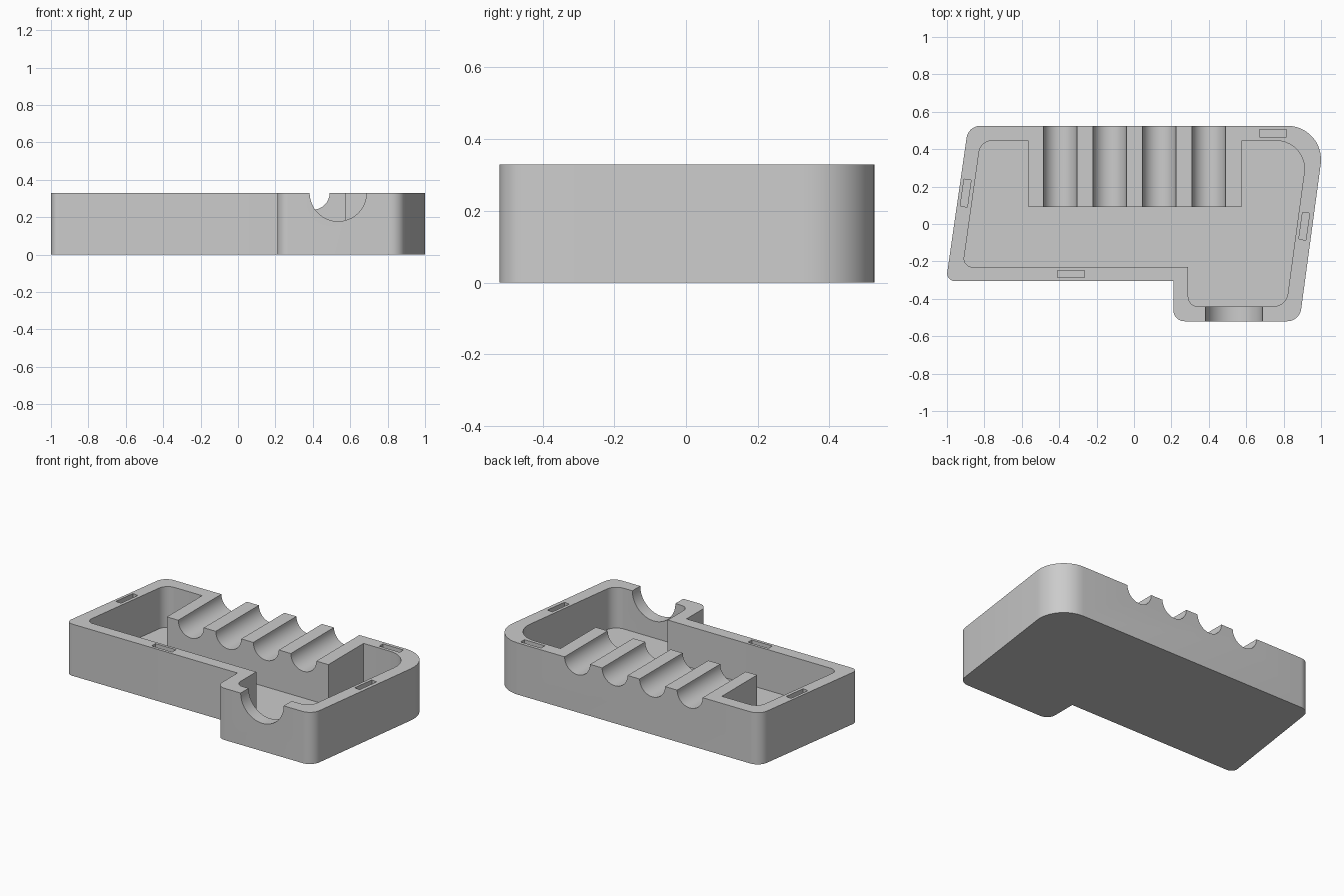
import bpy, bmesh, math
from mathutils import Vector, Matrix

cube = bpy.data.objects.get("Cube")
if cube:
    bpy.data.objects.remove(cube, do_unlink=True)

HEIGHT, FLOOR = 0.33, 0.07

grey = bpy.data.materials.new("plain grey")
grey.use_nodes = True
colour = (0.6, 0.6, 0.6, 1)
grey.diffuse_color = colour
grey.node_tree.nodes["Principled BSDF"].inputs["Base Color"].default_value = colour


def rounded(corners, steps=10):
    """Outline from (x, y, radius) corners, each filleted by its radius."""
    pts = []
    for i, (x, y, r) in enumerate(corners):
        p = Vector((x, y))
        if r == 0:
            pts.append(p)
            continue
        a = (Vector(corners[i - 1][:2]) - p).normalized()
        b = (Vector(corners[(i + 1) % len(corners)][:2]) - p).normalized()
        half = a.angle(b) / 2
        centre = p + (a + b).normalized() * r / math.sin(half)
        start = p + a * r / math.tan(half) - centre
        end = p + b * r / math.tan(half) - centre
        sweep = math.atan2(start.x * end.y - start.y * end.x, start.dot(end))
        for k in range(steps + 1):
            pts.append(centre + Matrix.Rotation(sweep * k / steps, 2) @ start)
    return pts


def make(name, bm):
    bmesh.ops.recalc_face_normals(bm, faces=bm.faces)
    mesh = bpy.data.meshes.new(name)
    bm.to_mesh(mesh)
    bm.free()
    mesh.materials.append(grey)
    obj = bpy.data.objects.new(name, mesh)
    bpy.context.collection.objects.link(obj)
    return obj


def prism(name, pts, z0, z1):
    bm = bmesh.new()
    face = bm.faces.new([bm.verts.new((p.x, p.y, z0)) for p in pts])
    top = bmesh.ops.extrude_face_region(bm, geom=[face])
    verts = [v for v in top["geom"] if isinstance(v, bmesh.types.BMVert)]
    bmesh.ops.translate(bm, verts=verts, vec=(0, 0, z1 - z0))
    return make(name, bm)


def trough(name, x, radius, y0, y1):
    """Round cutter lying along y, centred on the rim height."""
    bm = bmesh.new()
    bmesh.ops.create_cone(bm, cap_ends=True, segments=64, radius1=radius, radius2=radius,
                          depth=y1 - y0,
                          matrix=Matrix.Translation((x, (y0 + y1) / 2, HEIGHT))
                          @ Matrix.Rotation(math.pi / 2, 4, 'X'))
    return make(name, bm)


def slot(name, x, y, angle):
    bm = bmesh.new()
    bmesh.ops.create_cube(bm, size=1, matrix=Matrix.Translation((x, y, HEIGHT))
                          @ Matrix.Rotation(angle, 4, 'Z')
                          @ Matrix.Diagonal((0.145, 0.038, 0.08, 1)))
    return make(name, bm)


# Slanted outer body with a front spout
tray = prism("tray_body", rounded([
    (-1.005, -0.305, 0.04), (0.21, -0.305, 0), (0.21, -0.52, 0.06),
    (0.885, -0.52, 0.075), (1.026, 0.525, 0.18), (-0.886, 0.525, 0.075)]), 0, HEIGHT)

# Pocket wrapping around the rear rest block
cutters = [prism("pocket", rounded([
    (-0.915, -0.23, 0.045), (0.29, -0.23, 0), (0.29, -0.44, 0.05),
    (0.813, -0.44, 0.075), (0.933, 0.445, 0.15), (0.575, 0.445, 0),
    (0.575, 0.09, 0), (-0.565, 0.09, 0), (-0.565, 0.445, 0),
    (-0.82, 0.445, 0.07)]), FLOOR, HEIGHT + 0.1)]

# Four rest grooves and the round front notch
for i in range(4):
    cutters.append(trough("rest_groove", -0.395 + 0.265 * i, 0.09, 0.0, 0.6))
cutters.append(trough("front_notch", 0.535, 0.152, -0.6, -0.4))

# Shallow slots in the rim
lean = math.radians(82)
for x, y, angle in ((-0.337, -0.267, 0), (0.743, 0.485, 0),
                    (-0.9, 0.165, lean), (0.91, -0.012, lean)):
    cutters.append(slot("rim_slot", x, y, angle))

bpy.ops.object.select_all(action='DESELECT')
bpy.context.view_layer.objects.active = tray
tray.select_set(True)
for cutter in cutters:
    mod = tray.modifiers.new(cutter.name, 'BOOLEAN')
    mod.operation, mod.solver, mod.object = 'DIFFERENCE', 'EXACT', cutter
    bpy.ops.object.modifier_apply(modifier=mod.name)
    bpy.data.objects.remove(cutter, do_unlink=True)

bpy.ops.object.shade_smooth_by_angle(angle=math.radians(30))
